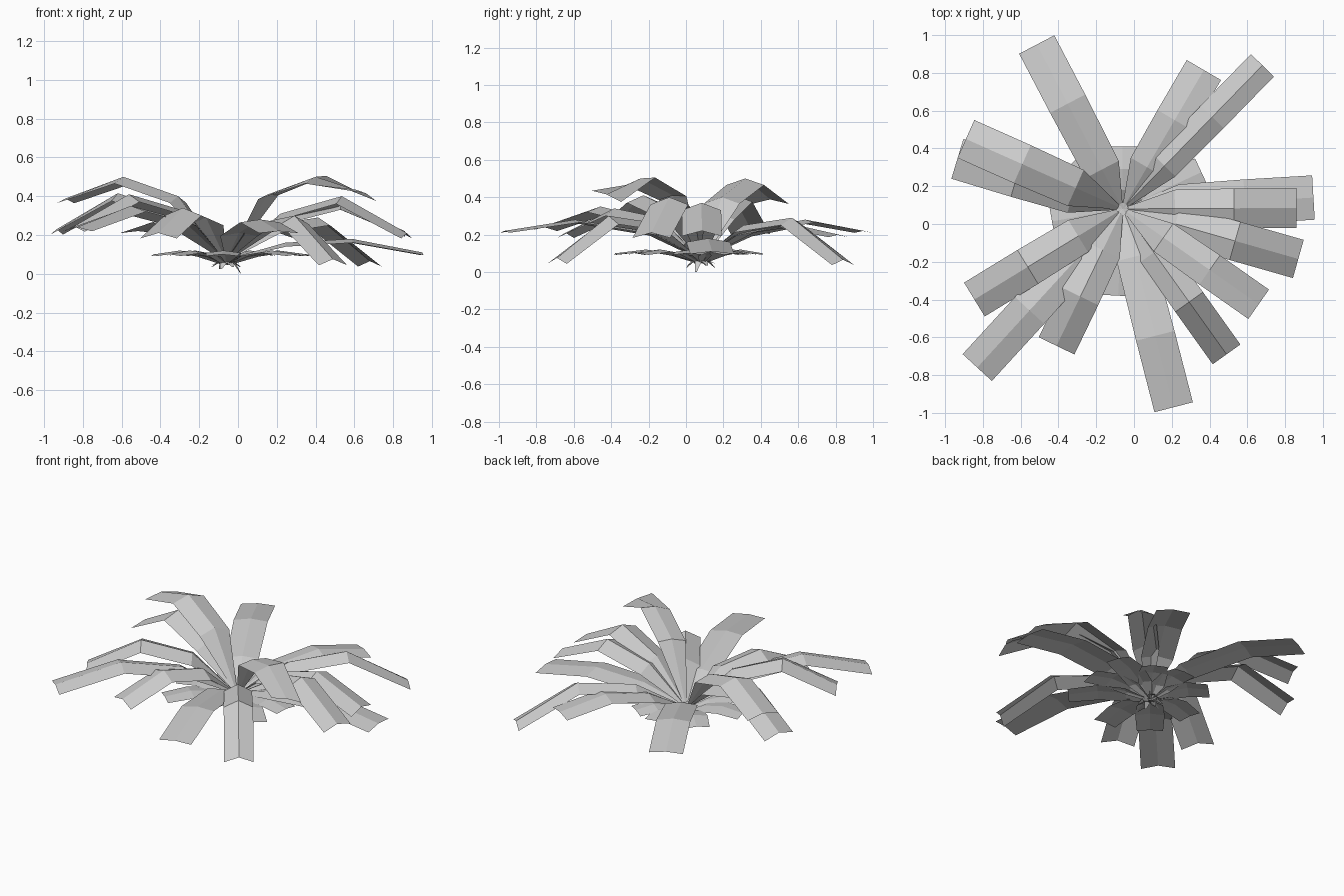
import bpy, math
from mathutils import Vector

leaf_grey = bpy.data.materials.new("leaf_grey")
leaf_grey.diffuse_color = (0.6, 0.6, 0.6, 1)
CENTRE = Vector((-0.06, 0.08))


def leaf(name, tip, heights, widths, ridge, rolls=(0, 0, 0, 0), fractions=(0.02, 0.3, 0.64, 1.0)):
    """Strap leaf: three straight segments folded along a midrib, optionally twisted."""
    span = Vector(tip) - CENTRE
    side = Vector((-span.y, span.x)).normalized()
    ridges = (0.005, ridge, ridge, ridge * 0.7)
    verts, faces = [], []
    for f, z, w, h, t in zip(fractions, heights, widths, ridges, rolls):
        mid = CENTRE + span * f
        for s in (-1, 0, 1):
            p = mid + side * (s * w / 2)
            verts.append((p.x, p.y, z - (h if s else 0) + t * s))
    for i in range(3):
        for j in range(2):
            a = i * 3 + j
            faces.append((a, a + 1, a + 4, a + 3))
    mesh = bpy.data.meshes.new(name)
    mesh.from_pydata(verts, [], faces)
    mesh.materials.append(leaf_grey)
    obj = bpy.data.objects.new(name, mesh)
    bpy.context.collection.objects.link(obj)


# Long arching leaves: tip x, y, heights at both bends and tip, width, fold, first bend
long_leaves = [
    (-0.515, 0.95, 0.21, 0.28, 0.22, 0.21, 0.015, 0.24),
    (0.37, 0.815, 0.21, 0.26, 0.20, 0.21, 0.02, 0.3),
    (0.68, 0.84, 0.25, 0.29, 0.065, 0.17, 0.04, 0.3),
    (0.95, 0.14, 0.16, 0.18, 0.11, 0.235, 0.02, 0.3),
    (0.86, 0.085, 0.29, 0.37, 0.22, 0.21, 0.04, 0.3),
    (0.87, -0.185, 0.31, 0.40, 0.21, 0.21, 0.04, 0.3),
    (0.66, -0.425, 0.41, 0.50, 0.415, 0.19, 0.015, 0.3),
    (0.49, -0.69, 0.26, 0.30, 0.075, 0.18, 0.045, 0.3),
    (0.21, -0.97, 0.21, 0.28, 0.22, 0.21, 0.015, 0.24),
    (-0.41, -0.645, 0.29, 0.34, 0.21, 0.21, 0.04, 0.3),
    (-0.83, -0.76, 0.28, 0.35, 0.24, 0.21, 0.03, 0.3),
    (-0.845, -0.40, 0.33, 0.41, 0.245, 0.21, 0.04, 0.3),
    (-0.935, 0.345, 0.32, 0.415, 0.23, 0.22, 0.04, 0.3),
    (-0.89, 0.45, 0.40, 0.50, 0.388, 0.22, 0.035, 0.3),
]
for i, (x, y, z1, z2, z3, w, h, f1) in enumerate(long_leaves):
    # The tallest right-hand leaf twists towards its tip
    rolls = (0, 0.01, 0.02, -0.03) if i == 6 else (0, 0, 0, 0)
    leaf(f"long_leaf_{i + 1}", (x, y), (0.08, z1, z2, z3),
         (0.02, w * 0.95, w, w), h, rolls, (0.02, f1, 0.64, 1.0))

# Short, nearly flat leaves spreading out beneath: direction and length
short_leaves = [(25, 0.46), (55, 0.33), (90, 0.33), (135, 0.36), (190, 0.38),
                (230, 0.46), (267, 0.46), (317, 0.50), (350, 0.42)]
for i, (deg, r) in enumerate(short_leaves):
    a = math.radians(deg)
    tip = CENTRE + Vector((math.cos(a), math.sin(a))) * r
    leaf(f"short_leaf_{i + 1}", tip, (0.05, 0.10, 0.12, 0.10),
         (0.03, 0.16, 0.18, 0.16), 0.012)

# Small root stubs under the crown
for i in range(8):
    a = math.radians(i * 45 - 20)
    tip = CENTRE + Vector((math.cos(a), math.sin(a))) * 0.1
    low = 0.0 if i == 0 else 0.025 + 0.01 * (i % 3)
    leaf(f"root_{i + 1}", tip, (0.09, 0.08, 0.06, low),
         (0.03, 0.05, 0.04, 0.01), 0.0, (0, 0, 0, 0), (-0.3, 0.1, 0.4, 0.8))
